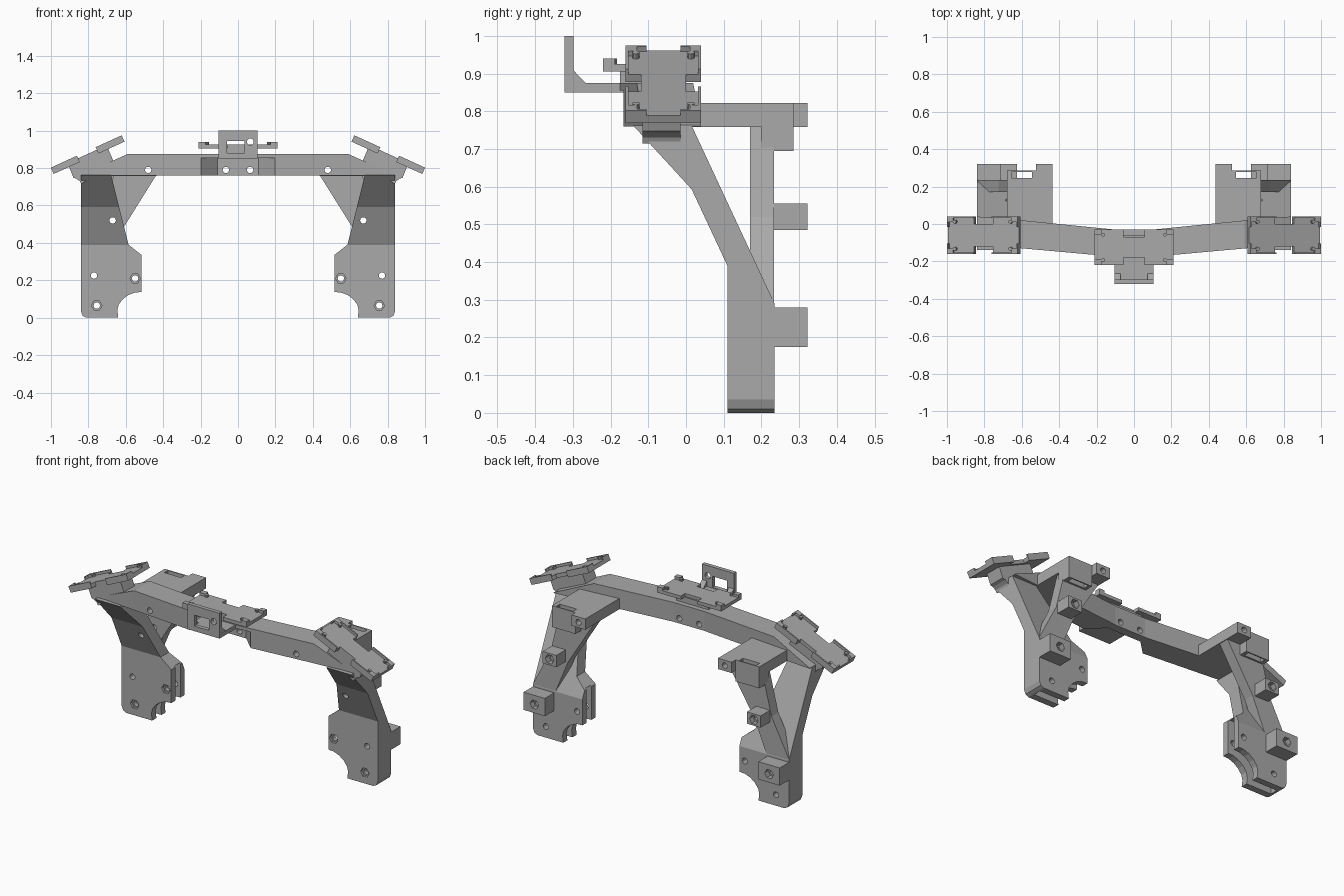
import bpy, bmesh, math
from mathutils import Matrix, Vector

if "Cube" in bpy.data.objects:
    bpy.data.objects.remove(bpy.data.objects["Cube"])

grey = bpy.data.materials.new("plain grey")
grey.diffuse_color = (0.4, 0.4, 0.4, 1)
grey.use_nodes = True
grey.node_tree.nodes["Principled BSDF"].inputs["Base Color"].default_value = grey.diffuse_color


def finish(name, bm, matrix=None):
    if matrix:
        bm.transform(matrix)
    bmesh.ops.recalc_face_normals(bm, faces=bm.faces)
    me = bpy.data.meshes.new(name)
    bm.to_mesh(me)
    bm.free()
    me.materials.append(grey)
    ob = bpy.data.objects.new(name, me)
    bpy.context.collection.objects.link(ob)
    return ob


def prism(name, pts, axis, lo, hi, matrix=None):
    """Extrude a 2D outline along an axis; pts are the two other axes in order."""
    def at(p, t):
        return {'x': (t, p[0], p[1]), 'y': (p[0], t, p[1]), 'z': (p[0], p[1], t)}[axis]
    bm = bmesh.new()
    a = [bm.verts.new(at(p, lo)) for p in pts]
    b = [bm.verts.new(at(p, hi)) for p in pts]
    bm.faces.new(a)
    bm.faces.new(b)
    for i in range(len(pts)):
        j = (i + 1) % len(pts)
        bm.faces.new((a[i], a[j], b[j], b[i]))
    return finish(name, bm, matrix)


def box(name, x0, x1, y0, y1, z0, z1, matrix=None):
    return prism(name, [(x0, y0), (x1, y0), (x1, y1), (x0, y1)], 'z', z0, z1, matrix)


def ngon(cx, cy, r, n):
    return [(cx + r * math.cos(2 * math.pi * i / n), cy + r * math.sin(2 * math.pi * i / n)) for i in range(n)]


def hole(x, z, r, y0, y1, n=16):
    return prism("cutter", ngon(x, z, r, n), 'y', y0, y1)


def boolean(ob, cutters, op='DIFFERENCE'):
    for c in cutters:
        m = ob.modifiers.new("cut", 'BOOLEAN')
        m.operation, m.object, m.solver = op, c, 'EXACT'
    bake(ob)
    for c in cutters:
        bpy.data.objects.remove(c)


def bake(ob):
    bpy.context.view_layer.update()
    me = bpy.data.meshes.new_from_object(ob.evaluated_get(bpy.context.evaluated_depsgraph_get()))
    ob.modifiers.clear()
    ob.data = me


def mirror(*obs):
    for ob in obs:
        ob.modifiers.new("mirror", 'MIRROR').use_mirror_merge = False
        bake(ob)


# Bent crossbeam with sloped ends, front recess and bolt holes
half = [(0.1, -0.175), (0.6, -0.13), (0.84, -0.11), (0.84, 0.04), (0.6, 0.02), (0.1, -0.03)]
beam = prism("crossbeam", half + [(-x, y) for x, y in reversed(half)], 'z', 0.76, 0.875)
slope = [[(s * 0.59, 0.875), (s * 0.84, 0.763), (s * 1.0, 0.763), (s * 1.0, 1.0), (s * 0.59, 1.0)] for s in (1, -1)]
recess = [(-0.2, -0.167), (-0.11, -0.08), (0.11, -0.08), (0.2, -0.167), (0.2, -0.3), (-0.2, -0.3)]
boolean(beam, [prism("cutter", p, 'y', -0.3, 0.3) for p in slope]
        + [prism("cutter", recess, 'z', 0.7, 0.855)]
        + [hole(x, 0.79, 0.017, -0.4, 0.4) for x in (-0.48, -0.065, 0.065, 0.48)])

# Leg: side profile trimmed by the front outline, with a slot in the lower part
side = [(0.11, 0), (0.11, 0.39), (0.015, 0.593), (-0.14, 0.762), (0.015, 0.762), (0.235, 0.29), (0.235, 0)]
arc = [(0.645 + 0.13 * math.cos(t), 0.0 + 0.135 * math.sin(t))
       for t in [math.radians(175 - 13 * i) for i in range(7)]]
front = [(0.84, 0.77), (0.68, 0.77), (0.585, 0.39), (0.515, 0.335), (0.515, 0.137), (0.55, 0.135),
         (0.585, 0.122), (0.615, 0.1), (0.638, 0.07), (0.645, 0.04), (0.64, 0), (0.81, 0), (0.83, 0.01), (0.84, 0.035)]
leg = prism("leg", side, 'x', 0.4, 1.0)
boolean(leg, [prism("cutter", front, 'y', -0.4, 0.5)], 'INTERSECT')
boolean(leg, [box("cutter", 0.4, 0.805, 0.15, 0.197, -0.1, 0.34)]
        + [hole(x, z, 0.017, -0.3, 0.5) for x, z in ((0.77, 0.225), (0.67, 0.52), (0.755, 0.065), (0.55, 0.21))]
        + [hole(x, z, 0.028, 0.05, 0.125, 6) for x, z in ((0.755, 0.065), (0.55, 0.21))])

# Slanted rear brace from the shelf down to the leg
brace = prism("rear_brace", [(0.435, 0.765), (0.665, 0.765), (0.725, 0.52), (0.838, 0.30), (0.838, 0.27),
                             (0.70, 0.27), (0.61, 0.485)], 'y', 0.17, 0.234)
boolean(brace, [hole(0.67, 0.52, 0.017, 0, 0.5), hole(0.77, 0.225, 0.017, 0, 0.5)])

# Rear shelf with hanging block, mounting tab and slot
plan = [(0.435, 0.0), (0.68, 0.0), (0.68, 0.285), (0.525, 0.285), (0.525, 0.322), (0.435, 0.322)]
shelf = prism("rear_shelf", plan, 'z', 0.758, 0.822)
hang = box("shelf_block", 0.525, 0.68, 0.2, 0.285, 0.695, 0.77)
boolean(shelf, [box("cutter", 0.545, 0.655, 0.245, 0.278, 0.6, 0.9), hole(0.48, 0.79, 0.017, -0.2, 0.4)])
boolean(hang, [box("cutter", 0.545, 0.655, 0.245, 0.278, 0.6, 0.9)])

# Rear bolt blocks
blocks = []
for name, x0, x1, z0, z1, hx, hz in (("middle_bolt_block", 0.625, 0.715, 0.485, 0.555, 0.67, 0.52),
                                     ("lower_bolt_block", 0.70, 0.84, 0.175, 0.28, 0.77, 0.225)):
    b = box(name, x0, x1, 0.22, 0.322, z0, z1)
    boolean(b, [hole(hx, hz, 0.017, 0, 0.5), hole(hx, hz, 0.028, 0.29, 0.5, 6)])
    blocks.append(b)

# Sloped pedestal with a flare into the leg
pad = prism("plate_pedestal", [(0.695, 0.905), (0.905, 0.81), (0.88, 0.748), (0.862, 0.742), (0.845, 0.73),
                               (0.838, 0.715), (0.80, 0.74), (0.663, 0.83)], 'y', -0.115, -0.015)


# Notched device plate with a rim, end lips and corner pegs
def plate(name, L, W, base, rim, matrix, rimmed):
    n, d = 0.055, 0.04
    pts = [(-L, -W), (-n, -W), (-n, -W + d), (n, -W + d), (n, -W), (L, -W),
           (L, W), (n, W), (n, W - d), (-n, W - d), (-n, W), (-L, W)]
    obs = [prism(name, pts, 'z', 0, base, matrix)]
    for sx in (-1, 1):
        for sy in (-1, 1):
            xs = sorted((sx * L, sx * (L - 0.035)))
            ys = sorted((sy * W, sy * (W - 0.03)))
            obs.append(box(name + "_corner", *xs, *ys, base - 0.002, rim, matrix))
            obs.append(prism(name + "_peg", ngon(sx * (L - 0.045), sy * (W - 0.027), 0.01, 10),
                             'z', base - 0.002, rim, matrix))
            if rimmed:
                xs = sorted((sx * L, sx * n))
                ys = sorted((sy * W, sy * (W - 0.008)))
                obs.append(box(name + "_side_rim", *xs, *ys, base - 0.002, rim, matrix))
        if rimmed:
            xs = sorted((sx * L, sx * (L - 0.008)))
            for sy in (-1, 1):
                ys = sorted((sy * W, sy * 0.045))
                obs.append(box(name + "_end_rim", *xs, *ys, base - 0.002, rim, matrix))
    return obs


tilt = Matrix.Translation((0.796, -0.06, 0.855)) @ Matrix.Rotation(math.radians(24.5), 4, 'Y')
side_plate = plate("side_plate", 0.208, 0.1, 0.022, 0.037, tilt, True)
mirror(leg, brace, shelf, hang, pad, *blocks, *side_plate)

# Centre plate on its pedestal
plate("centre_plate", 0.21, 0.095, 0.02, 0.035, Matrix.Translation((0, -0.125, 0.905)), False)
box("centre_pedestal", -0.105, 0.105, -0.175, -0.06, 0.87, 0.908)

# Front bracket: shelf, upright with window and hole, two gussets
bracket = prism("front_bracket", [(-0.322, 0.85), (-0.15, 0.85), (-0.15, 0.875), (-0.298, 0.875),
                                  (-0.298, 1.0), (-0.322, 1.0)], 'x', -0.105, 0.105)
boolean(bracket, [box("cutter", -0.06, 0.035, -0.4, -0.27, 0.88, 0.945), hole(0.066, 0.94, 0.018, -0.4, -0.2)])
for x in (-0.088, 0.088):
    prism("bracket_gusset", [(-0.30, 0.874), (-0.30, 0.91), (-0.265, 0.874)], 'x', x - 0.016, x + 0.016)
